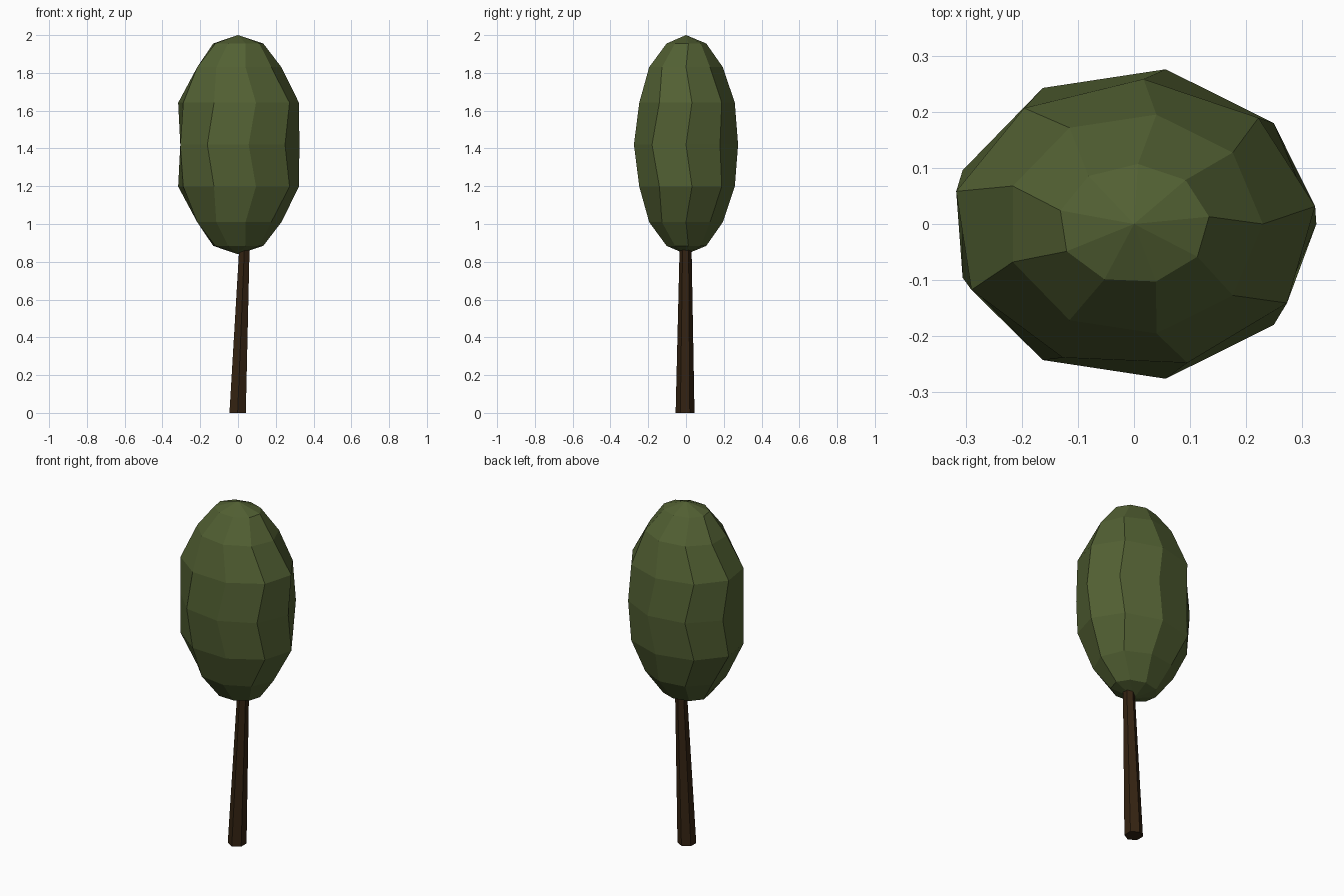
import bpy, bmesh, math

if "Cube" in bpy.data.objects:
    bpy.data.objects.remove(bpy.data.objects["Cube"])


def material(name, rgb):
    m = bpy.data.materials.new(name)
    m.diffuse_color = (*rgb, 1.0)
    m.use_nodes = True
    m.node_tree.nodes["Principled BSDF"].inputs["Base Color"].default_value = m.diffuse_color
    return m


def make_object(name, bm, mat):
    bmesh.ops.recalc_face_normals(bm, faces=bm.faces[:])
    mesh = bpy.data.meshes.new(name)
    bm.to_mesh(mesh)
    bm.free()
    mesh.materials.append(mat)
    obj = bpy.data.objects.new(name, mesh)
    bpy.context.collection.objects.link(obj)
    return obj


def ring(bm, centre, rx, ry, sides, phase):
    cx, cy, cz = centre
    angles = [phase + math.tau * i / sides for i in range(sides)]
    return [bm.verts.new((cx + rx * math.cos(a), cy + ry * math.sin(a), cz)) for a in angles]


def bridge(bm, low, high):
    n = len(low)
    for i in range(n):
        j = (i + 1) % n
        bm.faces.new((low[i], low[j], high[j], high[i]))


leaf_green = material("leaf green", (0.085, 0.118, 0.033))
bark_brown = material("bark brown", (0.034, 0.017, 0.006))

# Crown: nine-sided, eight-step egg; every other ring is twisted and slightly wider
bm = bmesh.new()
CENTRE_Z, HALF_H, STEPS, SIDES = 1.42, 0.58, 8, 9
rings = []
for k in range(1, STEPS):
    t = math.pi * k / STEPS
    odd = k % 2 == 1
    rx = (0.352 if odd else 0.325) * math.sin(t)
    ry = 0.28 * math.sin(t)
    z = CENTRE_Z - HALF_H * math.cos(t)
    rings.append(ring(bm, (0, 0, z), rx, ry, SIDES, math.radians(7) if odd else 0))
for low, high in zip(rings, rings[1:]):
    bridge(bm, low, high)
for end, z in ((rings[0], CENTRE_Z - HALF_H), (rings[-1], CENTRE_Z + HALF_H)):
    tip = bm.verts.new((0, 0, z))
    for i in range(SIDES):
        bm.faces.new((end[i], end[(i + 1) % SIDES], tip))
make_object("crown", bm, leaf_green)

# Trunk: tapered six-sided post leaning slightly to +x
bm = bmesh.new()
bottom = ring(bm, (-0.002, -0.005, 0.0), 0.05, 0.05, 6, math.pi / 2)
top = ring(bm, (0.037, -0.002, 0.95), 0.03, 0.03, 6, math.pi / 2)
bridge(bm, bottom, top)
bm.faces.new(bottom)
bm.faces.new(top)
make_object("trunk", bm, bark_brown)
